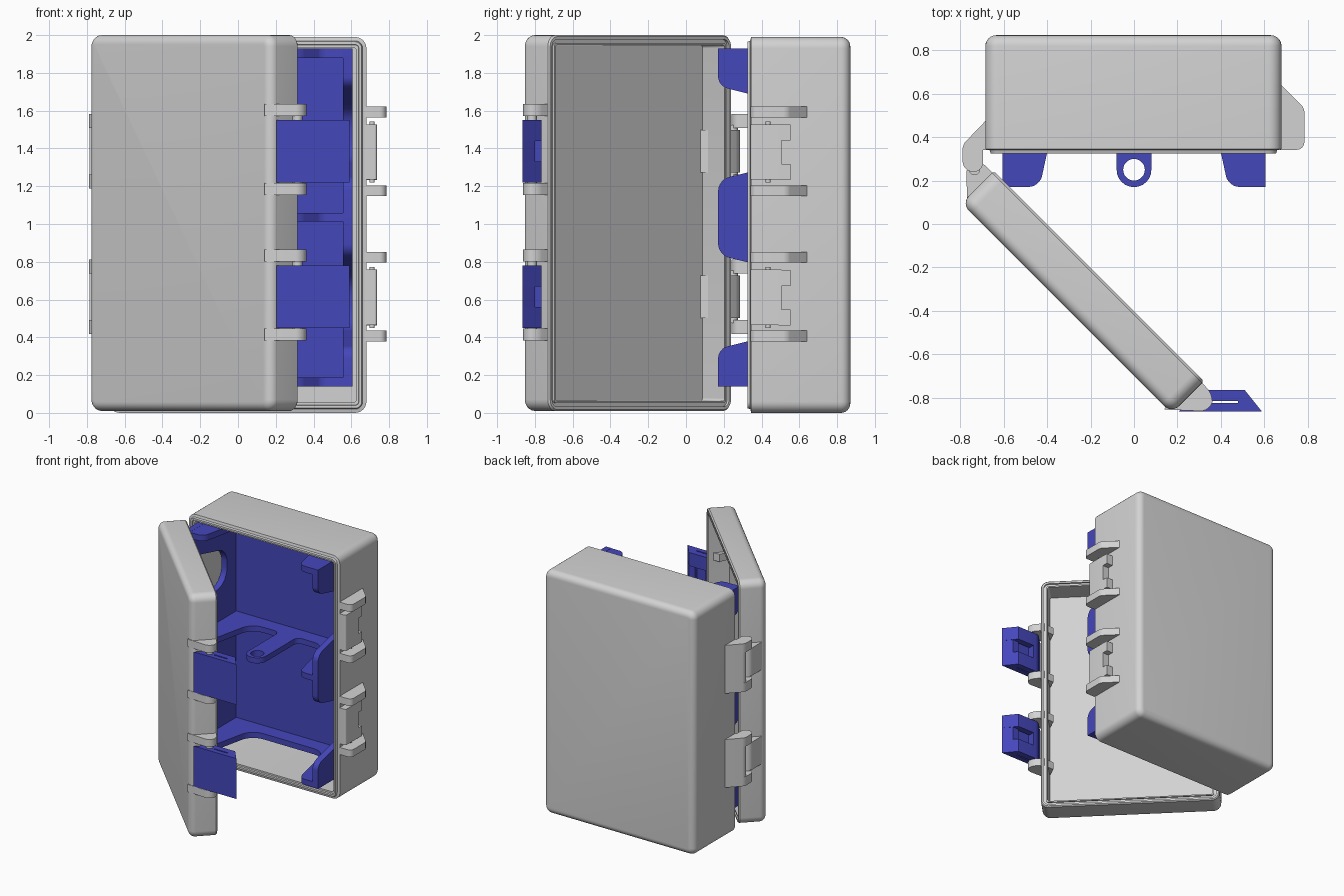
import bpy, bmesh, math
from mathutils import Vector

if "Cube" in bpy.data.objects:
    bpy.data.objects.remove(bpy.data.objects["Cube"])


def material(name, rgb):
    m = bpy.data.materials.new(name)
    m.diffuse_color = (*rgb, 1)
    m.use_nodes = True
    m.node_tree.nodes["Principled BSDF"].inputs["Base Color"].default_value = m.diffuse_color
    return m


GREY = material("light grey", (0.65, 0.65, 0.65))
BLUE = material("blue", (0.06, 0.063, 0.5))


def add(name, bm, mat):
    bmesh.ops.recalc_face_normals(bm, faces=bm.faces)
    me = bpy.data.meshes.new(name)
    bm.to_mesh(me)
    bm.free()
    me.materials.append(mat)
    ob = bpy.data.objects.new(name, me)
    bpy.context.collection.objects.link(ob)
    return ob


def fillet(pts, seg=6):
    """Round each (x, y, r) corner of an outline; plain (x, y) stays sharp."""
    out = []
    for i, p in enumerate(pts):
        c = Vector(p[:2])
        if len(p) == 2:
            out.append(c)
            continue
        a = c + (Vector(pts[i - 1][:2]) - c).normalized() * p[2]
        b = c + (Vector(pts[(i + 1) % len(pts)][:2]) - c).normalized() * p[2]
        for k in range(seg + 1):
            t = k / seg
            w = ((1 - t) ** 2, 1.4142 * t * (1 - t), t * t)
            out.append((a * w[0] + c * w[1] + b * w[2]) / sum(w))
    return out


def circle(x, y, r, n=28):
    return [(x + r * math.cos(2 * math.pi * k / n), y + r * math.sin(2 * math.pi * k / n)) for k in range(n)]


def prism(name, outlines, lo, hi, mat, axis="z"):
    """Extrude an outline (later outlines are holes) along z, or (y, z) outlines along x."""
    cu = bpy.data.curves.new("outline", "CURVE")
    cu.dimensions, cu.fill_mode, cu.extrude = "2D", "BOTH", (hi - lo) / 2
    for line in outlines:
        pts = fillet(line)
        sp = cu.splines.new("POLY")
        sp.points.add(len(pts) - 1)
        for q, p in zip(sp.points, pts):
            q.co = (p[0], p[1], 0, 1)
        sp.use_cyclic_u = True
    tmp = bpy.data.objects.new("outline", cu)
    bpy.context.collection.objects.link(tmp)
    me = bpy.data.meshes.new_from_object(tmp.evaluated_get(bpy.context.evaluated_depsgraph_get()))
    bpy.data.objects.remove(tmp)
    bm = bmesh.new()
    bm.from_mesh(me)
    bpy.data.meshes.remove(me)
    bmesh.ops.remove_doubles(bm, verts=bm.verts, dist=1e-5)
    for v in bm.verts:
        x, y, z = v.co.x, v.co.y, v.co.z + (lo + hi) / 2
        v.co = (x, y, z) if axis == "z" else (z, x, y)
    return add(name, bm, mat)


def tray(name, x0, x1, z0, z1, rings, r=0.06):
    """Loft rounded rectangles, each given as (inset, y), into a hollow half shell."""
    bm = bmesh.new()
    loops = []
    for inset, y in rings:
        a, b, c, d = x0 + inset, x1 - inset, z0 + inset, z1 - inset
        q = max(r - inset, 0.015)
        pts = fillet([(a, c, q), (b, c, q), (b, d, q), (a, d, q)])
        loops.append([bm.verts.new((p[0], y, p[1])) for p in pts])
    for l, m in zip(loops, loops[1:]):
        for i in range(len(l)):
            bm.faces.new((l[i - 1], l[i], m[i], m[i - 1]))
    bm.faces.new(loops[0])
    bm.faces.new(loops[-1])
    return add(name, bm, GREY)


def rounded_back(y, sign, r):
    return [(r * (1 - math.sin(t)), y + sign * r * (1 - math.cos(t)))
            for t in [k * math.pi / 12 for k in range(7)]]


# Body shell, with a sealing tongue round the opening
tray("body_shell", -0.685, 0.68, 0.0, 1.99, rounded_back(0.87, -1, 0.05) + [
    (0, 0.345), (0.02, 0.34), (0.025, 0.325), (0.04, 0.325), (0.042, 0.34),
    (0.055, 0.34), (0.055, 0.825)])

# Lid shell, swung open by 45 degrees, with a groove for the tongue
lid = tray("lid_shell", -0.63, 0.74, 0.01, 2.0, rounded_back(-0.495, 1, 0.048) + [
    (0, -0.295), (0.008, -0.285), (0.023, -0.285), (0.023, -0.3), (0.042, -0.3),
    (0.042, -0.288), (0.052, -0.288), (0.055, -0.45)])
lid.rotation_euler.z = -math.pi / 4

# Hinges: body cover with two arms, lid knuckle and pin between them
for n, z in (("upper", 1.385), ("lower", 0.615)):
    prism(f"{n}_hinge_cover", [[(-0.67, 0.49), (-0.79, 0.365, 0.02), (-0.785, 0.345), (-0.67, 0.345)]],
          z - 0.195, z + 0.195, GREY)
    for s in (-1, 1):
        c = z + s * 0.16
        prism(f"{n}_hinge_arm", [[(-0.67, 0.49), (-0.79, 0.365, 0.02), (-0.79, 0.24, 0.05),
                                  (-0.695, 0.24, 0.045), (-0.695, 0.342), (-0.67, 0.342)]],
              c - 0.037, c + 0.037, GREY)
    prism(f"{n}_hinge_knuckle", [[(-0.72, 0.06), (-0.77, 0.1), (-0.772, 0.285, 0.045),
                                  (-0.7, 0.285, 0.03), (-0.65, 0.235)]], z - 0.113, z + 0.113, GREY)
    prism(f"{n}_hinge_pin", [circle(-0.735, 0.25, 0.025)], z - 0.14, z + 0.14, GREY)

# Latches on the lid and matching catches on the body
for n, z in (("upper", 1.385), ("lower", 0.645 - 0.03)):
    for s in (-1, 1):
        c = z + s * 0.209
        prism(f"{n}_catch_rib", [[(0.67, 0.65), (0.785, 0.535, 0.02), (0.785, 0.342, 0.035), (0.67, 0.342)]],
              c - 0.029, c + 0.029, GREY)
        prism(f"{n}_latch_rib", [[(0.14, -0.855), (0.355, -0.864, 0.05), (0.365, -0.79, 0.035),
                                  (0.3, -0.715), (0.2, -0.72)]], c - 0.022, c + 0.04, GREY)
        e = z - 0.005 + s * 0.105
        prism(f"{n}_catch_tab", [[(0.67, 0.49), (0.735, 0.49), (0.735, 0.553), (0.67, 0.553)]],
              e - 0.042, e + 0.042, GREY)
        e = z + s * 0.11
        prism(f"{n}_latch_side", [[(0.205, -0.865), (0.59, -0.865), (0.51, -0.765), (0.31, -0.765, 0.03),
                                   (0.24, -0.835)],
                                  [(0.36, -0.825), (0.48, -0.825), (0.48, -0.815), (0.36, -0.815)]],
              e - 0.055, e + 0.055, BLUE)
    prism(f"{n}_catch_block", [[(0.67, 0.342), (0.735, 0.342, 0.012), (0.735, 0.505), (0.67, 0.505)]],
          z - 0.15, z + 0.143, GREY)
    prism(f"{n}_catch_pin", [circle(0.71, 0.435, 0.013)], z - 0.165, z + 0.158, GREY)
    prism(f"{n}_latch_middle", [[(0.205, -0.865), (0.59, -0.865), (0.535, -0.8), (0.48, -0.8), (0.48, -0.825),
                                 (0.36, -0.825), (0.36, -0.765), (0.31, -0.765, 0.03), (0.24, -0.835)]],
          z - 0.055, z + 0.055, BLUE)
    prism(f"{n}_latch_pin", [circle(0.315, -0.815, 0.026)], z - 0.195, z + 0.195, GREY)

# Blue insert: back plate, cut-away side walls, top and bottom walls
prism("insert_back", [[(-0.604, 0.77), (0.604, 0.77), (0.604, 0.82), (-0.604, 0.82)]], 0.142, 1.928, BLUE)
half = [(0.818, 0.14), (0.17, 0.14), (0.17, 0.34, 0.05), (0.65, 0.46, 0.1),
        (0.65, 0.72, 0.1), (0.17, 0.835, 0.06)]
wall = half + [(p[0], 2.07 - p[1], *p[2:]) for p in reversed(half)]
for s, n in ((-1, "left"), (1, "right")):
    prism(f"insert_{n}_wall", [wall], s * 0.58 - 0.025, s * 0.58 + 0.025, BLUE, "x")


def mirrored(pts):
    return pts + [(-p[0], *p[1:]) for p in reversed(pts)]


wing = [(0.604, 0.817), (0.604, 0.171), (0.435, 0.171, 0.05), (0.33, 0.65, 0.1)]
prism("insert_top", [mirrored(wing)], 1.88, 1.929, BLUE)
prism("insert_bottom", [mirrored(wing)], 0.141, 0.187, BLUE)

# Middle shelf with a central tongue that has a round hole
tongue = wing + [(0.08, 0.65, 0.05), (0.08, 0.17, 0.0795)]
prism("insert_shelf", [mirrored(tongue), circle(0, 0.25, 0.05)], 1.012, 1.057, BLUE)

# Smooth the rounded surfaces, keep the edges sharp
bpy.ops.object.select_all(action="SELECT")
bpy.context.view_layer.objects.active = lid
bpy.ops.object.shade_smooth_by_angle(angle=math.radians(32))
